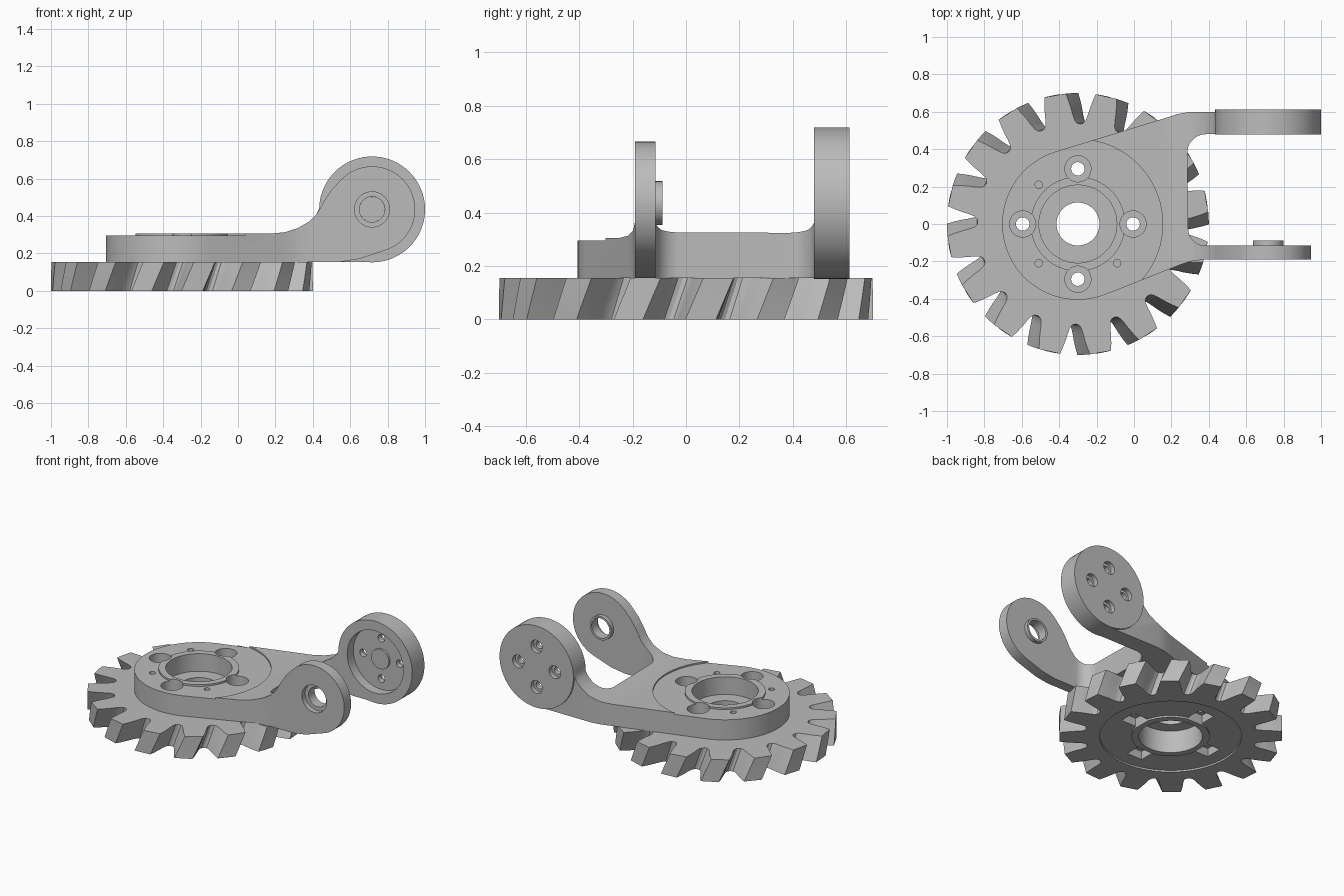
import bpy, bmesh
from math import sin, cos, pi, radians

if "Cube" in bpy.data.objects:
    bpy.data.objects.remove(bpy.data.objects["Cube"])

GREY = (0.5, 0.5, 0.5, 1)
mat = bpy.data.materials.new("plain grey")
mat.use_nodes = True
mat.diffuse_color = GREY
mat.node_tree.nodes["Principled BSDF"].inputs["Base Color"].default_value = GREY


def arc(cx, cy, r, a0, a1, n=32):
    return [(cx + r * cos(radians(a0 + (a1 - a0) * i / n)),
             cy + r * sin(radians(a0 + (a1 - a0) * i / n))) for i in range(n + 1)]


def loft(name, rings):
    """Closed solid through a stack of rings with equal point counts."""
    bm = bmesh.new()
    rows = [[bm.verts.new(p) for p in ring] for ring in rings]
    n = len(rows[0])
    for low, high in zip(rows, rows[1:]):
        for i in range(n):
            j = (i + 1) % n
            bm.faces.new((low[i], low[j], high[j], high[i]))
    bm.faces.new(rows[0][::-1])
    bm.faces.new(rows[-1])
    bmesh.ops.recalc_face_normals(bm, faces=bm.faces)
    mesh = bpy.data.meshes.new(name)
    bm.to_mesh(mesh)
    bm.free()
    mesh.materials.append(mat)
    ob = bpy.data.objects.new(name, mesh)
    bpy.context.collection.objects.link(ob)
    return ob


def prism(name, pts, lo, hi, axis="z"):
    place = (lambda u, v, t: (u, v, t)) if axis == "z" else (lambda u, v, t: (u, t, v))
    return loft(name, [[place(u, v, t) for u, v in pts] for t in (lo, hi)])


def cyl(name, u, v, r, lo, hi, axis="z", n=48):
    return prism(name, arc(u, v, r, 0, 360, n)[:-1], lo, hi, axis)


def combine(ob, other, operation="DIFFERENCE"):
    """Apply a boolean and discard the second solid."""
    mod = ob.modifiers.new("bool", "BOOLEAN")
    mod.operation, mod.solver, mod.object = operation, "EXACT", other
    deps = bpy.context.evaluated_depsgraph_get()
    mesh = bpy.data.meshes.new_from_object(ob.evaluated_get(deps))
    ob.modifiers.clear()
    ob.data = mesh
    bpy.data.objects.remove(other)


HUB = -0.30                  # gear axis
PX, PZ = 0.717, 0.435        # pivot axis of the two arms
BASE = 0.155                 # top of the gear
BOLT = 0.295                 # bolt circle radius
bolts = [(HUB + BOLT * cos(k * pi / 2), BOLT * sin(k * pi / 2)) for k in range(4)]

# Helical gear
TEETH = 16
half = [(0.535, 11.25), (0.540, 9.4), (0.555, 8.2), (0.585, 7.3),
        (0.62, 6.6), (0.66, 5.7), (0.70, 4.7)]
tooth = [(r, a) for r, a in half] + [(r, -a) for r, a in half[:0:-1]]
rings = []
for k in range(5):
    twist = -5.5 * (1 - k / 4)
    rings.append([(HUB + r * cos(t), r * sin(t), BASE * k / 4)
                  for i in range(TEETH) for r, a in tooth
                  for t in [radians(77.5 + twist - i * 360 / TEETH + a)]])
gear = loft("helical_gear", rings)
recess = cyl("recess", HUB, 0, 0.445, -0.05, 0.012, n=64)
combine(recess, cyl("hub_ring", HUB, 0, 0.245, -0.1, 0.1, n=64))
combine(gear, recess)
combine(gear, cyl("bore", HUB, 0, 0.2, -0.1, 0.3, n=64))
for x, y in bolts:
    s = 0.058
    square = [(x - s, y - s), (x + s, y - s), (x + s, y + s), (x - s, y + s)]
    combine(gear, prism("nut_pocket", square, -0.1, 0.07))
    combine(gear, cyl("bolt_hole", x, y, 0.036, -0.1, 0.3, n=24))

# Fork bracket: plan outline, trimmed by the side outlines of both arms
plan = (arc(HUB, 0, 0.405, 107, 292, 48)
        + [(0.25, -0.217), (0.31, -0.198), (0.38, -0.19), (1.1, -0.19), (1.1, -0.115)]
        + arc(0.38, -0.025, 0.09, -90, -180, 12)
        + arc(0.385, 0.38, 0.1, 180, 90, 12)
        + [(1.1, 0.48), (1.1, 0.6), (0.3, 0.6), (0.23, 0.587), (0.166, 0.566)])
bracket = prism("fork_bracket", plan, BASE, 0.8)

neck = [(0.42, 0.41), (0.38, 0.37), (0.32, 0.335), (0.25, 0.313), (0.17, 0.305),
        (-0.8, 0.305), (-0.8, 0.1), (0.3, 0.1)]
big_side = [(0.3, BASE)] + arc(PX, PZ, 0.28, -90, 170, 56) + [(0.44, 0.45)] + neck
small_side = ([(0.3, BASE), (0.55, BASE), (0.65, 0.17)] + arc(PX, PZ, 0.23, -70, 135, 48)
              + [(0.5, 0.54), (0.46, 0.48), (0.437, 0.437)] + neck)
trim = prism("side_trim", big_side, 0.1, 0.7, "y")
combine(trim, prism("small_trim", small_side, -0.5, 0.2, "y"), "UNION")
combine(bracket, trim, "INTERSECT")

# Lowered round seat, centre ring and bore
combine(bracket, cyl("seat", HUB, 0, 0.453, 0.295, 0.6, n=72))
combine(bracket, cyl("centre_ring", HUB, 0, 0.253, 0.25, 0.307, n=64), "UNION")
combine(bracket, cyl("counterbore", HUB, 0, 0.208, 0.185, 0.6, n=64))
combine(bracket, cyl("through_bore", HUB, 0, 0.115, 0, 0.6))

# Counterbored bolt holes and small pin holes
for x, y in bolts:
    combine(bracket, cyl("bolt_head", x, y, 0.07, 0.225, 0.6, n=32))
    combine(bracket, cyl("bolt_hole", x, y, 0.036, 0, 0.6, n=24))
d = BOLT * 0.71
for sx, sy in ((-1, 1), (-1, -1), (1, -1)):
    combine(bracket, cyl("pin_hole", HUB + sx * d, sy * d, 0.02, 0.24, 0.6, n=16))

# Large arm: round flange with dished inner face and four screw holes
combine(bracket, cyl("flange", PX, PZ, 0.283, 0.478, 0.612, "y", 72), "UNION")
dish = cyl("dish", PX, PZ, 0.215, 0.4, 0.545, "y", 64)
combine(dish, cyl("centre_pad", PX, PZ, 0.068, 0.53, 0.7, "y", 32))
combine(bracket, dish)
for k in range(4):
    u, v = PX + 0.14 * cos(k * pi / 2), PZ + 0.14 * sin(k * pi / 2)
    combine(bracket, cyl("screw_hole", u, v, 0.026, 0.5, 0.7, "y", 20))
    combine(bracket, cyl("screw_head", u, v, 0.044, 0.58, 0.7, "y", 24))

# Small arm: pivot boss with stepped bore
combine(bracket, cyl("pivot_boss", PX, PZ, 0.082, -0.15, -0.088, "y"), "UNION")
combine(bracket, cyl("pivot_bore", PX, PZ, 0.068, -0.3, 0, "y"))
combine(bracket, cyl("pivot_step", PX, PZ, 0.094, -0.3, -0.155, "y"))

# Smooth curved walls, keep edges sharp
bpy.ops.object.select_all(action="DESELECT")
for ob in (gear, bracket):
    ob.select_set(True)
    bpy.context.view_layer.objects.active = ob
bpy.ops.object.shade_smooth_by_angle(angle=radians(28))
